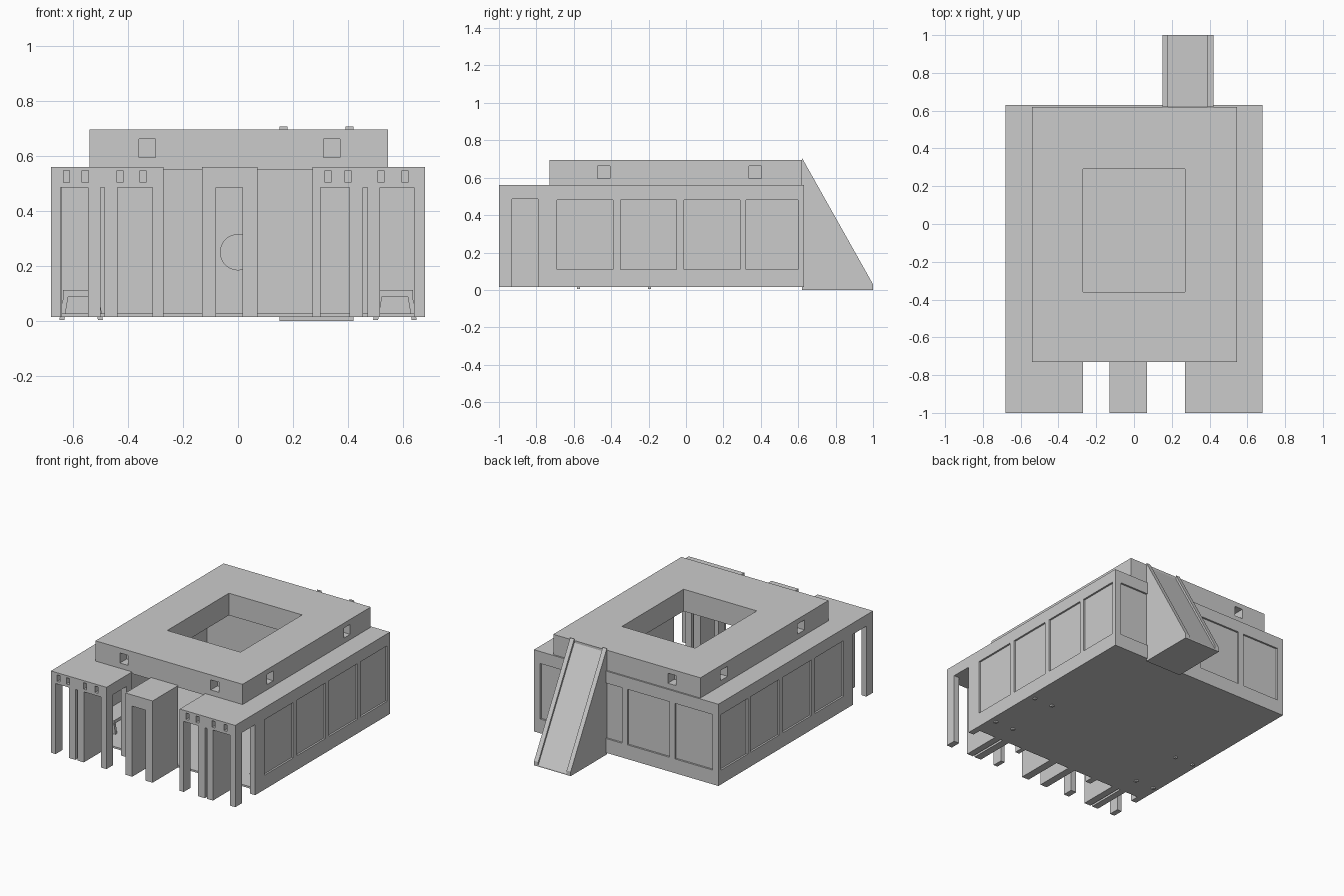
import bpy, bmesh
from mathutils import Vector

if "Cube" in bpy.data.objects:
    bpy.data.objects.remove(bpy.data.objects["Cube"])


def mesh_object(name, bm):
    bmesh.ops.recalc_face_normals(bm, faces=bm.faces[:])
    me = bpy.data.meshes.new(name)
    bm.to_mesh(me)
    bm.free()
    ob = bpy.data.objects.new(name, me)
    bpy.context.scene.collection.objects.link(ob)
    return ob


def boxes(name, items):
    """One object from boxes given as (x0, x1, y0, y1, z0, z1)."""
    bm = bmesh.new()
    for x0, x1, y0, y1, z0, z1 in items:
        vs = bmesh.ops.create_cube(bm, size=1)['verts']
        for v in vs:
            v.co = Vector((x0 + (v.co.x + .5) * (x1 - x0),
                           y0 + (v.co.y + .5) * (y1 - y0),
                           z0 + (v.co.z + .5) * (z1 - z0)))
    return mesh_object(name, bm)


def carve(ob, items):
    """Cut boxes out of an object."""
    cutter = boxes("cutter", items)
    cutter.hide_render = True
    mod = ob.modifiers.new("carve", 'BOOLEAN')
    mod.operation = 'DIFFERENCE'
    mod.solver = 'EXACT'
    mod.object = cutter
    bpy.context.view_layer.objects.active = ob
    bpy.ops.object.modifier_apply(modifier=mod.name)
    bpy.data.objects.remove(cutter)


def side_profile(name, pts, x0, x1):
    """Extrude a (y, z) outline along x."""
    bm = bmesh.new()
    a = [bm.verts.new((x0, y, z)) for y, z in pts]
    b = [bm.verts.new((x1, y, z)) for y, z in pts]
    bm.faces.new(a)
    bm.faces.new(b[::-1])
    n = len(pts)
    for i in range(n):
        bm.faces.new((a[i], b[i], b[(i + 1) % n], a[(i + 1) % n]))
    return mesh_object(name, bm)


BASE, HEAD, TOP, ROOF = .015, .485, .56, .695
FRONT, HALL, BACK = -1.0, -.73, .63
D = .012  # panel depth

# Floor, and side walls with recessed panels
boxes("floor", [(-.67, .67, HALL, .62, BASE, .027)])
side_panels = [(-.69, -.39), (-.35, -.05), (-.01, .29), (.32, .60)]
for s, label in ((-1, "left"), (1, "right")):
    xs = sorted((s * .64, s * .68))
    wall = boxes(label + "_wall", [(*xs, -.79, BACK, BASE, TOP)])
    cut = sorted((s * (.68 - D), s * .75))
    carve(wall, [(*cut, a, b, .11, .48) for a, b in side_panels])

# Back wall with recessed panels and a round plate inside
back = boxes("back_wall", [(-.64, .64, .59, BACK, BASE, TOP)])
carve(back, [(a, b, BACK - D, .7, .11, .48)
             for a, b in ((-.635, -.36), (-.32, -.01), (.03, .34), (.375, .635))])
bpy.ops.mesh.primitive_cylinder_add(vertices=32, radius=.066, depth=.01,
                                    location=(0, .586, .25), rotation=(1.5708, 0, 0))
bpy.context.object.name = "round_plate"

# Roof slab and raised tier around the central opening
opening = (-.27, .27, -.36, .29)
roof = boxes("lower_roof", [(-.68, .68, HALL, BACK, .548, TOP)])
carve(roof, [(*opening, .4, .8)])
tier = boxes("raised_tier", [(-.54, .545, HALL, .62, TOP, ROOF)])
windows = []
for x in (-.33, .34):
    windows += [(x - .03, x + .03, -.8, -.66, .595, .662),
                (x - .03, x + .03, .55, .7, .595, .662)]
for y in (-.44, .37):
    windows += [(-.6, -.47, y - .038, y + .038, .595, .662),
                (.475, .6, y - .034, y + .034, .595, .662)]
carve(tier, [(*opening, .4, .8)] + windows)

# Front wings: beam with small slots, corner posts and dividing walls
wings = {
    "left_wing": dict(x=(-.68, -.27), posts=((-.68, -.645), (-.31, -.27)),
                      inner=(-.31, -.27), walls=((-.545, -.50), (-.485, -.437)),
                      slit=(-.50, -.485), slots=(-.623, -.555, -.428, -.345)),
    "right_wing": dict(x=(.27, .68), posts=((.27, .30), (.64, .68)),
                       inner=(.27, .30), walls=((.405, .455), (.47, .515)),
                       slit=(.455, .47), slots=(.327, .40, .52, .607)),
}
for name, w in wings.items():
    beam = boxes(name + "_beam", [(*w['x'], FRONT, HALL, HEAD, TOP)])
    carve(beam, [(x - .011, x + .011, -1.1, -.96, .503, .546) for x in w['slots']])
    boxes(name + "_posts", [(*p, FRONT, -.93, BASE, HEAD) for p in w['posts']])
    boxes(name + "_rear_post", [(*w['inner'], -.79, HALL, BASE, HEAD)])
    boxes(name + "_dividers", [(*p, FRONT, HALL, BASE, HEAD) for p in w['walls']])

# Centre gate block with a doorway through it
boxes("gate_block", [(-.13, -.08, FRONT, HALL, BASE, HEAD),
                     (.017, .07, FRONT, HALL, BASE, HEAD),
                     (-.13, .07, FRONT, HALL, HEAD, TOP)])

# Rear ramp with side rails
side_profile("ramp_bed", [(.62, 0), (1, 0), (1, .008), (.62, .68)], .15, .42)
for i, x in enumerate((.15, .39)):
    side_profile("ramp_rail_%d" % i, [(.62, .67), (1, .0), (1, .03), (.62, .706)], x, x + .03)

# Low tables with splayed legs inside the hall
for s, label in ((-1, "left"), (1, "right")):
    xs = sorted((s * .51, s * .635))
    boxes(label + "_table_top", [(*xs, -.58, -.19, .09, .112)])
    bm = bmesh.new()
    for top, foot in ((.625, .64), (.515, .50)):
        for y in (-.575, -.195):
            vs = bmesh.ops.create_cube(bm, size=.018)['verts']
            for v in vs:
                up = v.co.z > 0
                v.co = Vector((v.co.x + s * (top if up else foot), v.co.y + y,
                               .092 if up else .004))
    mesh_object(label + "_table_legs", bm)
